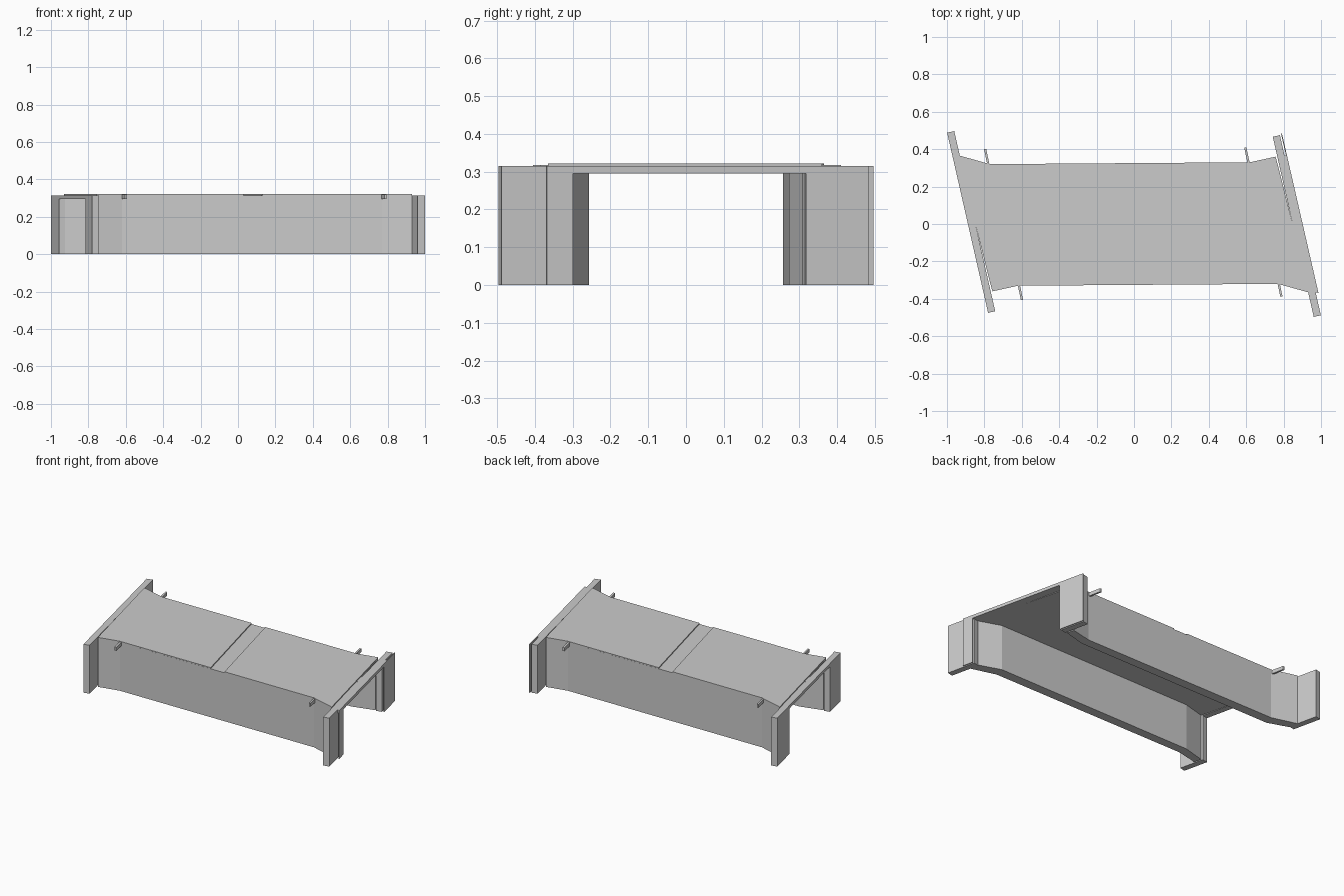
import bpy
import bmesh

if "Cube" in bpy.data.objects:
    bpy.data.objects.remove(bpy.data.objects["Cube"])

TOP = 0.315      # top of walls, slab and portals
UNDER = 0.295    # underside of the slab
ROAD = 0.322     # top of the road surface


def flip(pts):
    """Turn plan points by 180 degrees about the centre."""
    return [(-x, -y) for x, y in pts]


def prism(name, pts, z0, z1):
    """Extrude a plan outline from z0 to z1."""
    bm = bmesh.new()
    face = bm.faces.new([bm.verts.new((x, y, z0)) for x, y in pts])
    up = bmesh.ops.extrude_face_region(bm, geom=[face])["geom"]
    verts = [v for v in up if isinstance(v, bmesh.types.BMVert)]
    bmesh.ops.translate(bm, verts=verts, vec=(0, 0, z1 - z0))
    bmesh.ops.recalc_face_normals(bm, faces=bm.faces)
    mesh = bpy.data.meshes.new(name)
    bm.to_mesh(mesh)
    bm.free()
    obj = bpy.data.objects.new(name, mesh)
    bpy.context.collection.objects.link(obj)
    return obj


def portal(name, start, end, thick, y_low, y_high):
    """Skewed U-shaped frame: elevation outline swept through its thickness."""
    (x0, y0), (x1, y1) = start, end
    slope = (x1 - x0) / (y1 - y0)
    outline = [(y0, 0), (y_low, 0), (y_low, UNDER), (y_high, UNDER),
               (y_high, 0), (y1, 0), (y1, TOP), (y0, TOP)]
    bm = bmesh.new()
    face = bm.faces.new([bm.verts.new((x0 + (y - y0) * slope, y, z)) for y, z in outline])
    out = bmesh.ops.extrude_face_region(bm, geom=[face])["geom"]
    verts = [v for v in out if isinstance(v, bmesh.types.BMVert)]
    bmesh.ops.translate(bm, verts=verts, vec=(thick, -thick * slope, 0))
    bmesh.ops.recalc_face_normals(bm, faces=bm.faces)
    mesh = bpy.data.meshes.new(name)
    bm.to_mesh(mesh)
    bm.free()
    bpy.context.collection.objects.link(bpy.data.objects.new(name, mesh))


# Plan outlines of the back wall, left to right
outer = [(-0.93, 0.365), (-0.77, 0.32), (0.62, 0.33), (0.757, 0.36)]
inner = [(-0.925, 0.305), (-0.785, 0.257), (0.625, 0.273), (0.77, 0.312)]

# Side walls, splayed at the ends
back_wall = outer + inner[::-1]
prism("back_wall", back_wall, 0, TOP)
prism("front_wall", flip(back_wall), 0, TOP)

# Deck slab between the walls
prism("deck_slab", inner + flip(inner), UNDER, TOP)

# Road surface in two halves with a skewed joint between them
joint = [(-0.13, 0.3246), (0.03, -0.3242)]
left_road = outer[:2] + joint + flip(outer)[2:]
prism("left_road", left_road, TOP, ROAD)
prism("right_road", flip(left_road), TOP, ROAD)

# End portals with wing legs
portal("left_portal", (-0.78, -0.475), (-0.999, 0.488), 0.038, -0.315, 0.300)
portal("right_portal", (0.999, -0.488), (0.78, 0.475), -0.038, -0.300, 0.315)

# Thin facing plate outside the right portal, and the filler behind it
portal("right_facing", (0.986, -0.368), (0.791, 0.484), -0.005, -0.299, 0.318)
prism("right_filler", [(0.970, -0.365), (0.984, -0.365), (0.817, 0.367), (0.803, 0.367)],
      UNDER, TOP)

# Small brackets sticking out of the walls
for i, (x, y) in enumerate([(-0.778, 0.315), (0.613, 0.325), (-0.617, -0.32), (0.770, -0.302)]):
    s = 1 if y > 0 else -1
    far_x, far_y = x - s * 0.018, y + s * 0.085
    prism(f"bracket_{i + 1}",
          [(x - 0.006, y), (x + 0.006, y), (far_x + 0.006, far_y), (far_x - 0.006, far_y)],
          UNDER, TOP + 0.003)
